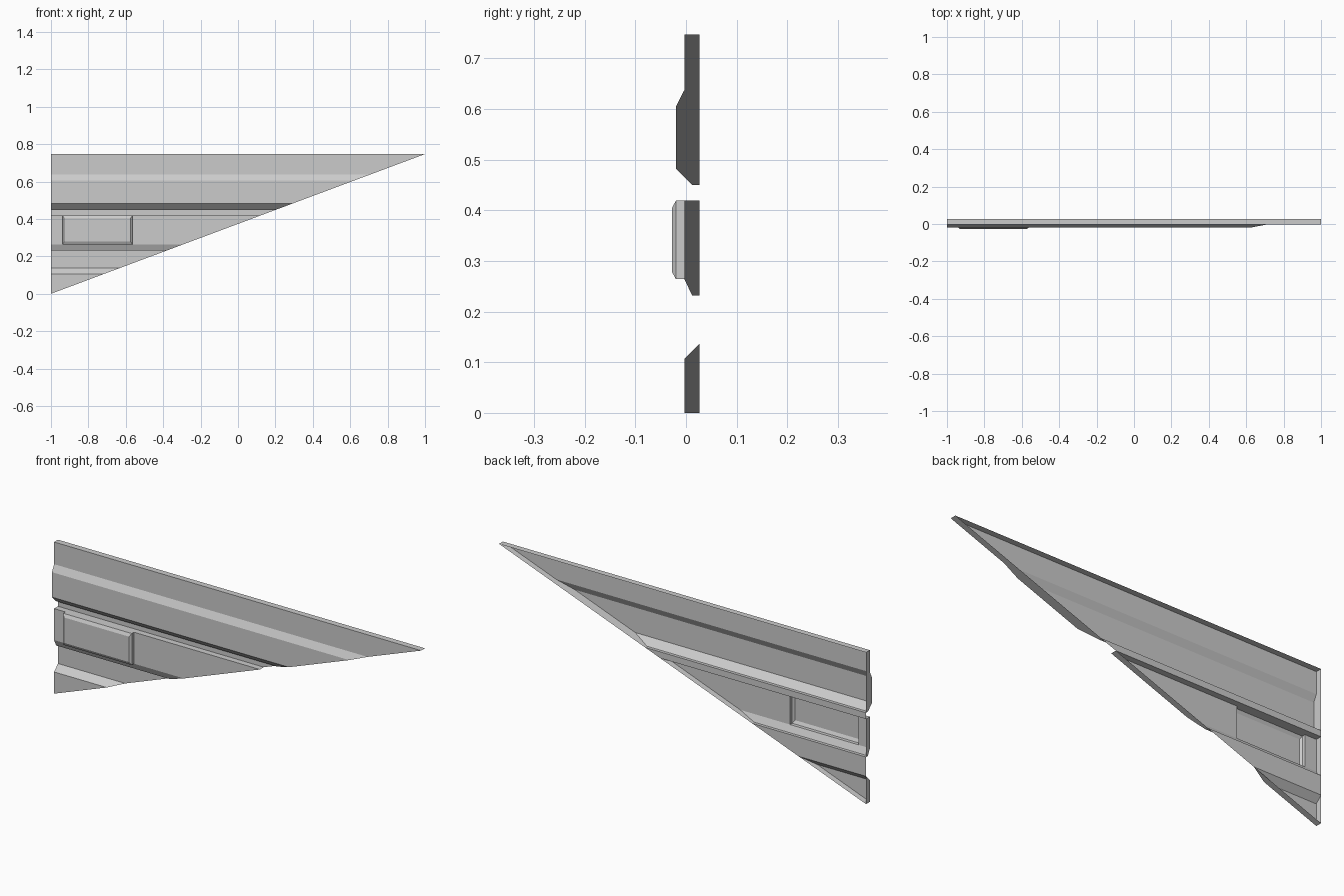
import bpy, bmesh

cube = bpy.data.objects.get("Cube")
if cube:
    bpy.data.objects.remove(cube, do_unlink=True)

TOP, BACK, FRONT = 0.747, 0.027, -0.003
POD_X, POD_Z = (-0.938, -0.565), (0.264, 0.419)

grey = bpy.data.materials.new("panel grey")
grey.use_nodes = True
colour = (0.6, 0.6, 0.6, 1)
grey.diffuse_color = colour
grey.node_tree.nodes["Principled BSDF"].inputs["Base Color"].default_value = colour


def add_face(bm, points):
    bm.faces.new([bm.verts.new(p) for p in points])


def finish(bm, name):
    """Weld the sheet, point its normals to the front and add the object."""
    bmesh.ops.remove_doubles(bm, verts=bm.verts[:], dist=1e-5)
    bmesh.ops.recalc_face_normals(bm, faces=bm.faces[:])
    if sum(f.normal.y * f.calc_area() for f in bm.faces) > 0:
        bmesh.ops.reverse_faces(bm, faces=bm.faces[:])
    mesh = bpy.data.meshes.new(name)
    bm.to_mesh(mesh)
    bm.free()
    mesh.materials.append(grey)
    bpy.context.collection.objects.link(bpy.data.objects.new(name, mesh))


def slope_x(z):
    return -1 + 2 * z / TOP


def left_x(z):
    return -1


# Ridged triangular sheet: cross-section as (y, z) from bottom to top
profile = [(FRONT, 0), (FRONT, 0.107), (BACK, 0.137), (BACK, 0.232),
           (0.012, 0.232), (FRONT, POD_Z[0]), (FRONT, POD_Z[1]), (BACK, POD_Z[1]),
           (BACK, 0.45), (0.012, 0.45), (-0.02, 0.482), (-0.02, 0.605),
           (FRONT, 0.638), (FRONT, TOP), (BACK, TOP)]
bm = bmesh.new()
for (y0, z0), (y1, z1) in zip(profile, profile[1:]):
    spans = [(left_x, slope_x)]
    if (z0, z1) == POD_Z:  # leave an opening behind the raised box
        spans = [(left_x, lambda z: POD_X[0]), (lambda z: POD_X[1], slope_x)]
    for a, b in spans:
        add_face(bm, [(a(z0), y0, z0), (b(z0), y0, z0), (b(z1), y1, z1), (a(z1), y1, z1)])
    # Side walls back to the rim
    if z0 != z1 and (y0, y1) != (BACK, BACK):
        for edge in (left_x, slope_x):
            add_face(bm, [(edge(z0), y0, z0), (edge(z1), y1, z1),
                          (edge(z1), BACK, z1), (edge(z0), BACK, z0)])
finish(bm, "ridged_panel")

# Raised box with a chamfered rim, open at the back
bm = bmesh.new()
rings = []
for y, dx, dz in ((FRONT, 0, 0), (-0.02, 0, 0), (-0.028, 0.009, 0.015)):
    xa, xb = POD_X[0] + dx, POD_X[1] - dx
    za, zb = POD_Z[0] + dz, POD_Z[1] - dz
    rings.append([(xa, y, za), (xb, y, za), (xb, y, zb), (xa, y, zb)])
for low, high in zip(rings, rings[1:]):
    for i in range(4):
        j = (i + 1) % 4
        add_face(bm, [low[i], low[j], high[j], high[i]])
add_face(bm, rings[-1])
finish(bm, "raised_box")
